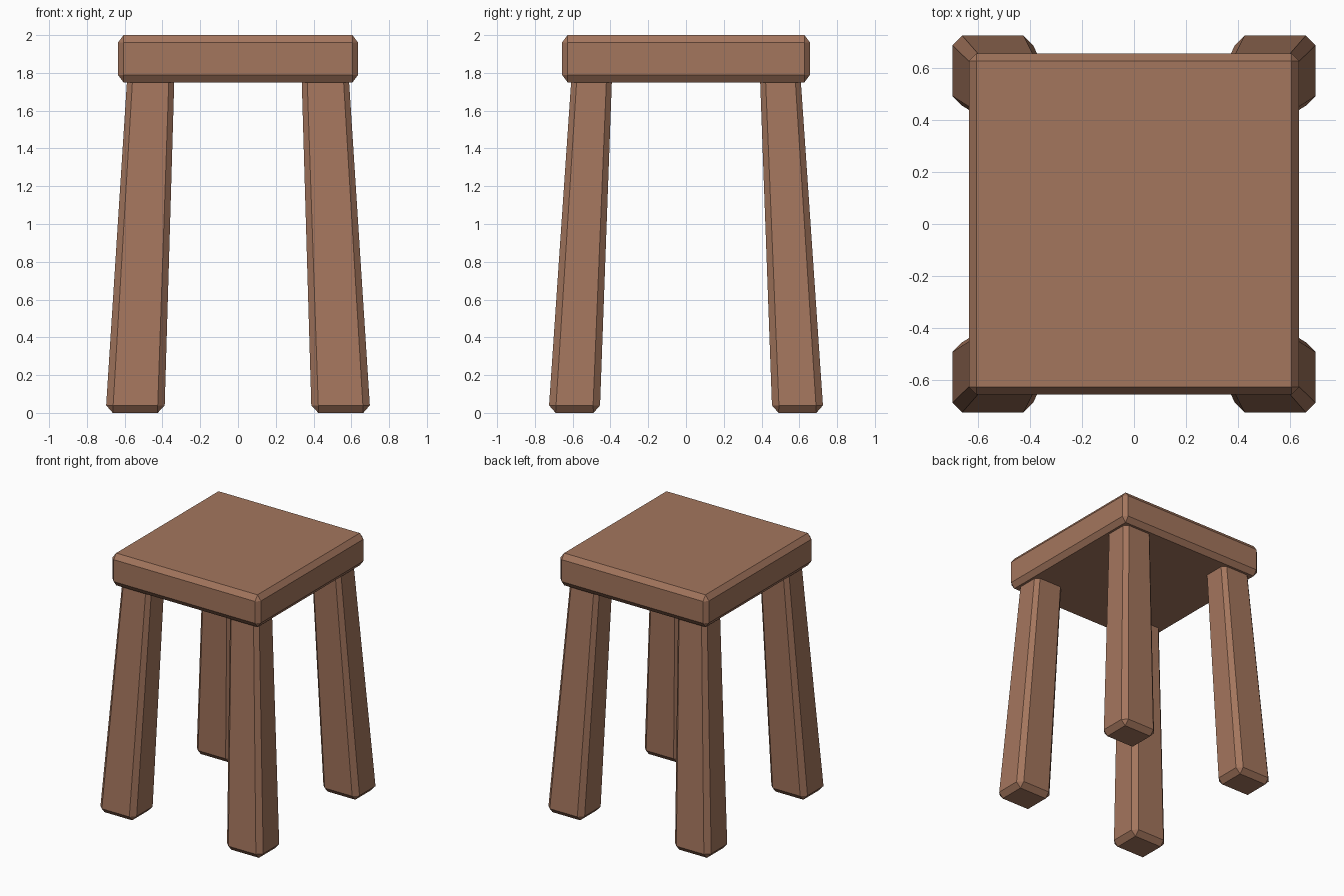
import bpy, bmesh, math

if "Cube" in bpy.data.objects:
    bpy.data.objects.remove(bpy.data.objects["Cube"])

wood = bpy.data.materials.new("brown wood")
wood.diffuse_color = (0.37, 0.18, 0.11, 1)
wood.use_nodes = True
wood.node_tree.nodes["Principled BSDF"].inputs["Base Color"].default_value = wood.diffuse_color


def rect(x0, x1, y0, y1, z):
    return [(x, y, z) for x in (x0, x1) for y in (y0, y1)]


def octagon(x0, x1, y0, y1, z, c):
    """Rectangle with chamfered corners."""
    return rect(x0 + c, x1 - c, y0, y1, z) + rect(x0, x1, y0 + c, y1 - c, z)


def solid(name, points):
    """Flat-faced convex solid around stacked cross-sections."""
    bm = bmesh.new()
    for p in points:
        bm.verts.new(p)
    bmesh.ops.convex_hull(bm, input=bm.verts[:])
    bmesh.ops.dissolve_limit(bm, angle_limit=math.radians(1),
                             verts=bm.verts[:], edges=bm.edges[:])
    bmesh.ops.recalc_face_normals(bm, faces=bm.faces[:])
    me = bpy.data.meshes.new(name)
    bm.to_mesh(me)
    bm.free()
    me.materials.append(wood)
    ob = bpy.data.objects.new(name, me)
    bpy.context.collection.objects.link(ob)
    return ob


# Seat: thick slab with chamfered edges
X, Y, C = 0.636, 0.657, 0.03
solid("seat",
      rect(-X + C, X - C, -Y + C, Y - C, 1.75)
      + octagon(-X, X, -Y, Y, 1.79, C)
      + octagon(-X, X, -Y, Y, 1.96, C)
      + rect(-X + C, X - C, -Y + C, Y - C, 2.0))

# Legs: splayed, tapering, chamfered posts ending just inside the seat
leg = (rect(0.425, 0.663, 0.49, 0.69, 0)
       + octagon(0.388, 0.698, 0.455, 0.725, 0.04, 0.037)
       + octagon(0.337, 0.587, 0.392, 0.607, 1.77, 0.029))
for side, sx in (("left", -1), ("right", 1)):
    for end, sy in (("front", -1), ("back", 1)):
        solid(f"{end}_{side}_leg", [(x * sx, y * sy, z) for x, y, z in leg])
